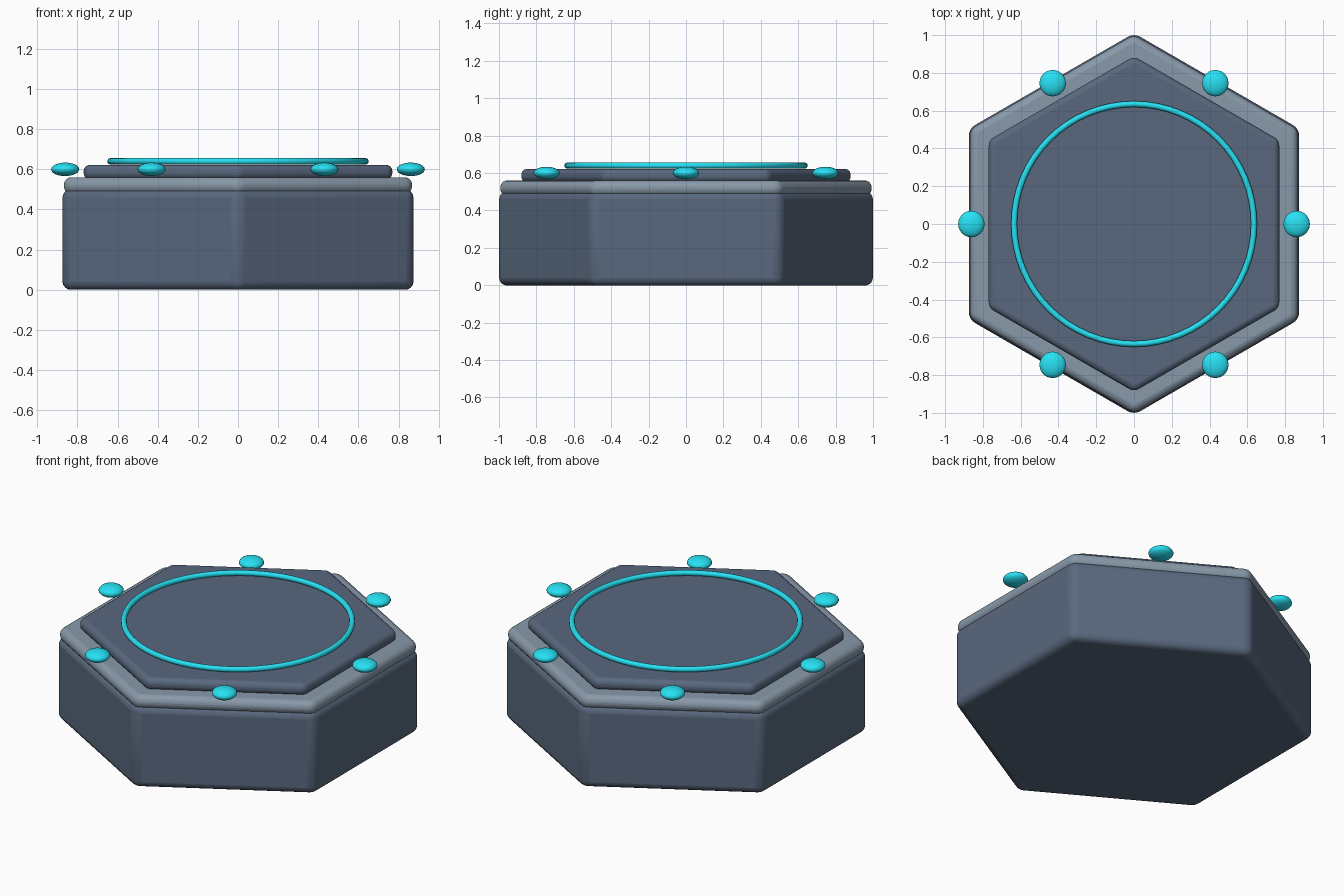
import bpy
from math import pi, cos, sin

if "Cube" in bpy.data.objects:
    bpy.data.objects.remove(bpy.data.objects["Cube"])


def material(name, color):
    m = bpy.data.materials.new(name)
    m.diffuse_color = (*color, 1)
    m.use_nodes = True
    m.node_tree.nodes["Principled BSDF"].inputs["Base Color"].default_value = m.diffuse_color
    return m


dark = material("dark_slate", (0.10, 0.14, 0.21))
light = material("light_slate", (0.25, 0.32, 0.40))
cyan = material("cyan", (0.02, 0.75, 0.90))


def finish(name, mat, angle):
    ob = bpy.context.object
    ob.name = name
    ob.data.materials.append(mat)
    bpy.ops.object.shade_smooth_by_angle(angle=angle)
    return ob


def hex_slab(name, radius, z0, z1, bevel, mat):
    # hexagonal prism with corners on the y axis and rounded edges
    bpy.ops.mesh.primitive_cylinder_add(vertices=6, radius=radius, depth=z1 - z0,
                                        location=(0, 0, (z0 + z1) / 2))
    ob = finish(name, mat, pi / 6)
    mod = ob.modifiers.new("bevel", "BEVEL")
    mod.width = bevel
    mod.segments = 4
    mod.limit_method = 'ANGLE'
    return ob


# stacked hexagonal body
hex_slab("base", 1.01, 0.0, 0.5, 0.04, dark)
hex_slab("rim", 1.002, 0.478, 0.56, 0.036, light)
hex_slab("top_plate", 0.888, 0.55, 0.622, 0.03, dark)

# glowing ring on the top plate
bpy.ops.mesh.primitive_torus_add(major_radius=0.635, minor_radius=0.016,
                                 major_segments=64, minor_segments=12,
                                 location=(0, 0, 0.64))
finish("ring", cyan, pi)

# six flattened studs at the middles of the sides
for i in range(6):
    a = i * pi / 3
    bpy.ops.mesh.primitive_uv_sphere_add(segments=24, ring_count=12, radius=0.07,
                                         location=(0.861 * cos(a), 0.861 * sin(a), 0.6))
    stud = finish(f"stud_{i + 1}", cyan, pi)
    stud.scale.z = 0.48
